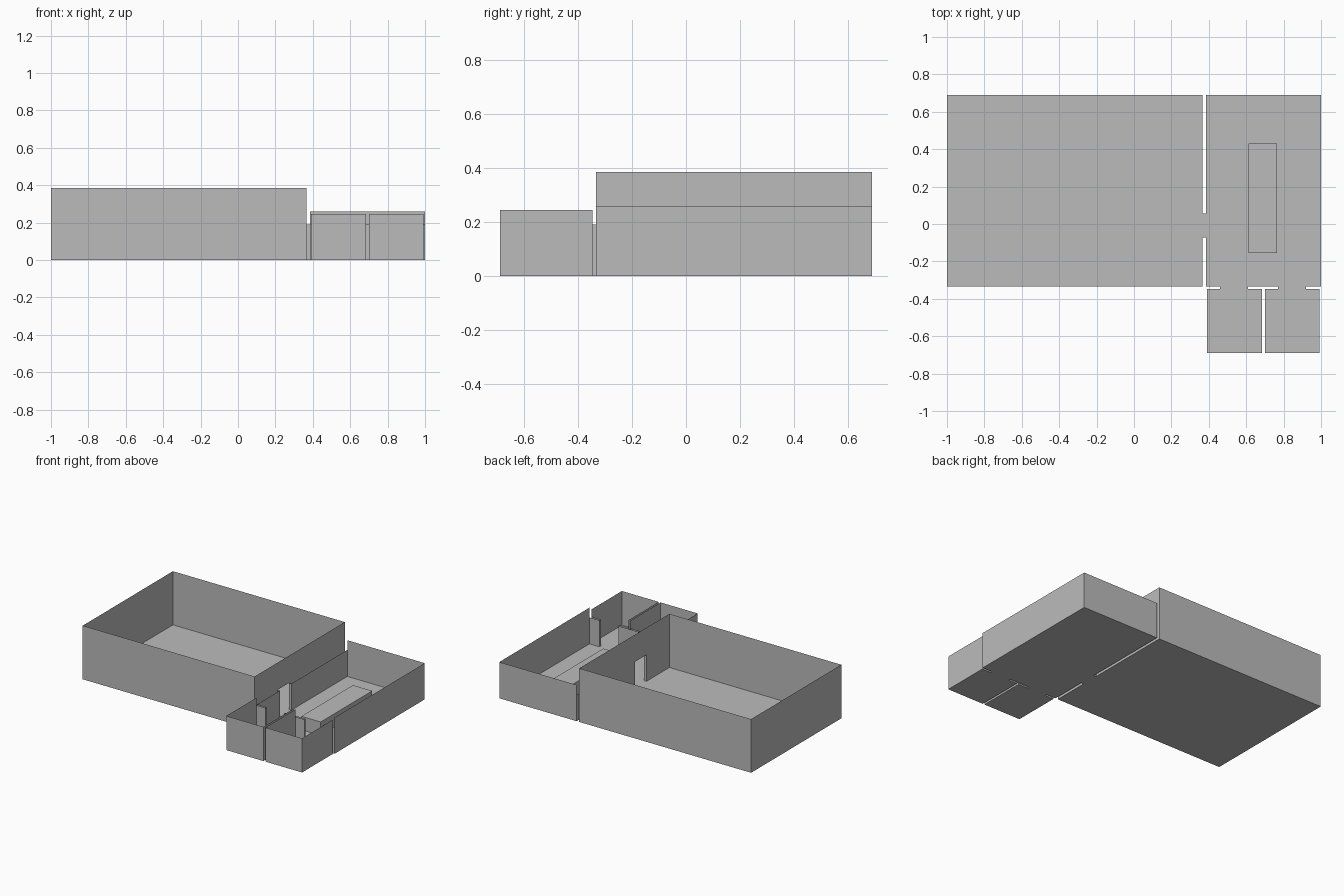
import bpy
import bmesh

if "Cube" in bpy.data.objects:
    bpy.data.objects.remove(bpy.data.objects["Cube"])

# Single plaster colour for the whole building
plaster = bpy.data.materials.new("grey plaster")
plaster.diffuse_color = (0.5, 0.5, 0.5, 1)
plaster.use_nodes = True
plaster.node_tree.nodes["Principled BSDF"].inputs["Base Color"].default_value = plaster.diffuse_color

HALL = (-1.0, 0.365, -0.333, 0.69, 0.385)      # x0, x1, y0, y1, height
LOUNGE = (0.385, 1.0, -0.333, 0.69, 0.26)
SMALL_Y = (-0.69, -0.347)
SMALL_H = 0.245
DOOR_H = 0.19
HALL_DOOR = (-0.073, 0.055)                    # y range
SMALL_ROOMS = [("left_small_room", 0.39, 0.685, 0.46, 0.61),
               ("right_small_room", 0.70, 0.992, 0.77, 0.92)]


def build(name, quads):
    """Make one object from thin quads."""
    bm = bmesh.new()
    for q in quads:
        bm.faces.new([bm.verts.new(p) for p in q])
    bmesh.ops.remove_doubles(bm, verts=bm.verts, dist=1e-5)
    mesh = bpy.data.meshes.new(name)
    bm.to_mesh(mesh)
    bm.free()
    mesh.materials.append(plaster)
    obj = bpy.data.objects.new(name, mesh)
    bpy.context.collection.objects.link(obj)
    return obj


def wall(ax, ay, bx, by, top, base=0.0):
    return [(ax, ay, base), (bx, by, base), (bx, by, top), (ax, ay, top)]


def floor(x0, x1, y0, y1):
    return [(x0, y0, 0), (x0, y1, 0), (x1, y1, 0), (x1, y0, 0)]


# Large hall: full walls, doorway cut in the right one
x0, x1, y0, y1, h = HALL
d0, d1 = HALL_DOOR
build("large_hall", [
    floor(x0, x1, y0, y1),
    wall(x0, y0, x1, y0, h), wall(x1, y1, x0, y1, h), wall(x0, y1, x0, y0, h),
    wall(x1, y0, x1, d0, h), wall(x1, d1, x1, y1, h),
    wall(x1, d0, x1, d1, h, DOOR_H)])

# Lounge: tall outer walls, lower inner walls that stop at the doorways
x0, x1, y0, y1, h = LOUNGE
quads = [floor(x0, x1, y0, y1),
         wall(x1, y0, x1, y1, h), wall(x1, y1, x0, y1, h),
         wall(x0, y1, x0, d1, DOOR_H), wall(x0, d0, x0, y0, DOOR_H)]
start = x0
for _, _, _, a, b in SMALL_ROOMS:
    quads.append(wall(start, y0, a, y0, DOOR_H))
    start = b
quads.append(wall(start, y0, x1, y0, DOOR_H))
build("lounge", quads)

# Passage between the hall and the lounge
px0, px1 = HALL[1], LOUNGE[0]
build("hall_passage", [floor(px0, px1, d0, d1),
                       wall(px0, d0, px1, d0, DOOR_H),
                       wall(px1, d1, px0, d1, DOOR_H)])

# Small front rooms with their passages into the lounge
sy0, sy1 = SMALL_Y
for name, x0, x1, a, b in SMALL_ROOMS:
    build(name, [
        floor(x0, x1, sy0, sy1),
        wall(x0, sy0, x1, sy0, SMALL_H),
        wall(x1, sy0, x1, sy1, SMALL_H), wall(x0, sy1, x0, sy0, SMALL_H),
        wall(a, sy1, x0, sy1, DOOR_H), wall(x1, sy1, b, sy1, DOOR_H)])
    ly = LOUNGE[2]
    build(name + "_passage", [floor(a, b, sy1, ly),
                              wall(a, ly, a, sy1, DOOR_H),
                              wall(b, sy1, b, ly, DOOR_H)])

# Long low table in the lounge
tx0, tx1, ty0, ty1, th = 0.612, 0.765, -0.155, 0.43, 0.097
bpy.ops.mesh.primitive_cube_add(size=1, location=((tx0 + tx1) / 2, (ty0 + ty1) / 2, th / 2 + 0.0005))
table = bpy.context.object
table.name = "long_table"
table.scale = (tx1 - tx0, ty1 - ty0, th)
table.data.materials.append(plaster)
